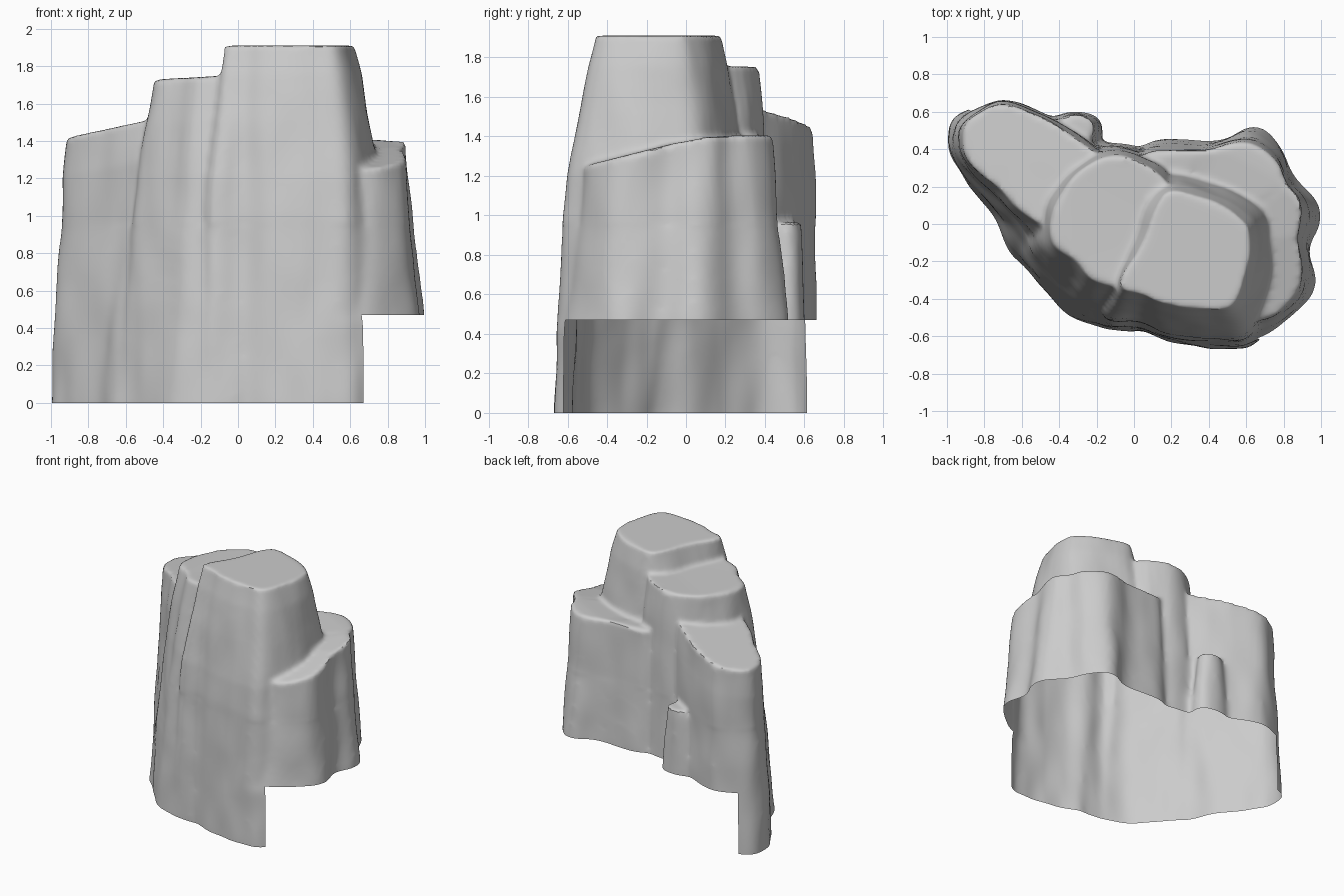
import bpy, bmesh, math
from mathutils import Vector, noise

if "Cube" in bpy.data.objects:
    bpy.data.objects.remove(bpy.data.objects["Cube"])

stone = bpy.data.materials.new("grey stone")
stone.diffuse_color = (0.6, 0.6, 0.6, 1)
stone.use_nodes = True
stone.node_tree.nodes["Principled BSDF"].inputs["Base Color"].default_value = stone.diffuse_color


def smooth_loop(pts, n=4):
    """Closed Catmull-Rom curve through (top x, top y, foot x, foot y) points."""
    vs, out = [Vector(p) for p in pts], []
    for i in range(len(vs)):
        a, b, c, d = (vs[(i + k - 1) % len(vs)] for k in range(4))
        for j in range(n):
            t = j / n
            out.append(0.5 * (2 * b + (c - a) * t + (2 * a - 5 * b + 4 * c - d) * t * t
                              + (3 * b - a - 3 * c + d) * t ** 3))
    return out


def column(name, pts, profile, top):
    """Closed loft: profile holds (fraction of height, blend from top to foot outline)."""
    loop, bm, rings = smooth_loop(pts), bmesh.new(), []
    for s, t in profile + [(-0.06, 1)]:
        rings.append([bm.verts.new((p[0] + (p[2] - p[0]) * t, p[1] + (p[3] - p[1]) * t,
                                    top(p[0], p[1]) * s)) for p in loop])
    n = len(loop)
    for a, b in zip(rings, rings[1:]):
        for i in range(n):
            bm.faces.new((a[i], b[i], b[(i + 1) % n], a[(i + 1) % n]))
    bm.faces.new(rings[0])
    bm.faces.new(rings[-1][::-1])
    bmesh.ops.triangulate(bm, faces=[f for f in bm.faces if len(f.verts) > 4])
    bmesh.ops.recalc_face_normals(bm, faces=bm.faces)
    me = bpy.data.meshes.new(name)
    bm.to_mesh(me)
    bm.free()
    ob = bpy.data.objects.new(name, me)
    bpy.context.collection.objects.link(ob)
    return ob


# Main peak, running down into the front wall
peak = column("peak", [
    (-.07, -.32, -.2, -.53), (.05, -.38, .02, -.565), (.17, -.43, .18, -.63), (.45, -.46, .42, -.66),
    (.55, -.4, .64, -.65), (.6, -.25, .8, -.4), (.62, -.05, .8, -.05), (.56, .04, .75, .15),
    (.4, .12, .5, .28), (.21, .18, .2, .34), (.12, .1, -.1, .2), (.06, -.08, -.2, -.1)],
    [(1, 0), (.92, .2), (.79, .43), (.63, .68), (.52, .78), (.26, .9), (0, 1)],
    lambda x, y: 1.91)

# Shoulder beside the peak
shoulder = column("shoulder", [
    (-.44, -.02, -.64, -.13), (-.42, -.12, -.55, -.27), (-.3, -.2, -.4, -.44), (-.22, -.29, -.28, -.53),
    (-.1, -.34, -.12, -.565), (.02, -.36, .04, -.57), (.15, -.2, .2, -.4), (.2, .18, .2, .3),
    (0, .35, .05, .41), (-.17, .36, -.15, .45), (-.32, .25, -.32, .4), (-.41, .12, -.6, .2)],
    [(1, 0), (.86, .25), (.7, .48), (.46, .7), (.3, .85), (0, 1)],
    lambda x, y: 1.755 + .06 * min(x, 0))

# Lower column on the left
left_column = column("left_column", [
    (-.91, .45, -1, .45), (-.88, .34, -.97, .34), (-.72, .18, -.85, .16), (-.56, .03, -.74, .02),
    (-.44, 0, -.62, -.2), (-.25, .1, -.3, -.2), (-.1, .3, -.1, .2), (-.2, .38, -.17, .42),
    (-.35, .49, -.35, .54), (-.5, .58, -.53, .61), (-.7, .645, -.69, .675), (-.84, .59, -.87, .62),
    (-.9, .52, -.97, .55)],
    [(1, 0), (.85, .3), (.64, .42), (.35, .75), (0, 1)],
    lambda x, y: 1.44 + .17 * (x + .9) - .05 * y)

# Ledge wrapping round the right and back
ledge = column("ledge", [
    (.45, -.49, .5, -.63), (.62, -.52, .67, -.62), (.75, -.49, .83, -.52), (.86, -.39, .95, -.39),
    (.9, -.22, .97, -.28), (.88, -.08, .94, -.12), (.9, .05, 1, .02), (.88, .14, .96, .15),
    (.81, .22, .86, .26), (.77, .33, .8, .4), (.67, .41, .72, .5), (.57, .44, .62, .52),
    (.4, .4, .45, .45), (.2, .39, .25, .46), (.05, .37, .05, .42), (-.05, .2, -.05, .2),
    (.3, -.2, .3, -.2)],
    [(1, 0), (.87, .14), (.7, .33), (.5, .67), (.34, 1), (0, 1)],
    lambda x, y: min(1.405, 1.38 + .25 * y))

# Small knob at the back
knob = column("knob", [
    (-.31 + .1 * math.cos(a), .51 + .075 * math.sin(a), -.31 + .15 * math.cos(a), .5 + .11 * math.sin(a))
    for a in (k * math.tau / 8 for k in range(8))],
    [(1, 0), (.93, .2), (.75, .55), (.5, 1), (0, 1)], lambda x, y: .965)

# Merge the columns into one weathered skin
rock = peak
rock.name = "rock"
others = [shoulder, left_column, ledge, knob]
for ob in others:
    m = rock.modifiers.new("join", 'BOOLEAN')
    m.operation, m.object, m.solver = 'UNION', ob, 'EXACT'
m = rock.modifiers.new("skin", 'REMESH')
m.mode, m.voxel_size = 'VOXEL', 0.017
m = rock.modifiers.new("soften", 'SMOOTH')
m.factor, m.iterations = 0.5, 5
mesh = bpy.data.meshes.new_from_object(rock.evaluated_get(bpy.context.evaluated_depsgraph_get()))
rock.modifiers.clear()
rock.data = mesh
for ob in others:
    bpy.data.objects.remove(ob)

bm = bmesh.new()
bm.from_mesh(mesh)
# Smooth away the seams low on the walls, where the columns run together
low = [v for v in bm.verts if v.co.z < 0.95]
for _ in range(12):
    bmesh.ops.smooth_vert(bm, verts=low, factor=0.5, use_axis_x=True, use_axis_y=True)
# Shallow upright fluting on the walls
bm.normal_update()
for v, n in [(v, v.normal.copy()) for v in bm.verts]:
    n.z = 0
    v.co += n * 0.012 * noise.noise(Vector((v.co.x * 6, v.co.y * 6, v.co.z * 3)))


def cut(point, normal, faces):
    geom = list({e for f in faces for e in f.edges} | {v for f in faces for v in f.verts}) + faces
    bmesh.ops.bisect_plane(bm, geom=geom, plane_co=point, plane_no=normal, dist=1e-5)


# Open foot, with the hanging skirt kept only along the front left
HEM, MID, SIDE = 0.47, Vector((-.11, 0, 0)), Vector((1.22, 1.54, 0)).normalized()
cut((0, 0, 0), (0, 0, 1), bm.faces[:])
cut((0, 0, HEM), (0, 0, 1), bm.faces[:])
cut(MID, SIDE, [f for f in bm.faces if f.calc_center_median().z < HEM])
gone = []
for f in bm.faces:
    c = f.calc_center_median()
    if c.z < 0 or (c.z < HEM and (c - MID).dot(SIDE) > 0):
        gone.append(f)
bmesh.ops.delete(bm, geom=gone, context='FACES')
bm.to_mesh(mesh)
bm.free()

mesh.materials.clear()
mesh.materials.append(stone)
bpy.context.view_layer.objects.active = rock
rock.select_set(True)
bpy.ops.object.shade_smooth_by_angle(angle=math.radians(40))
